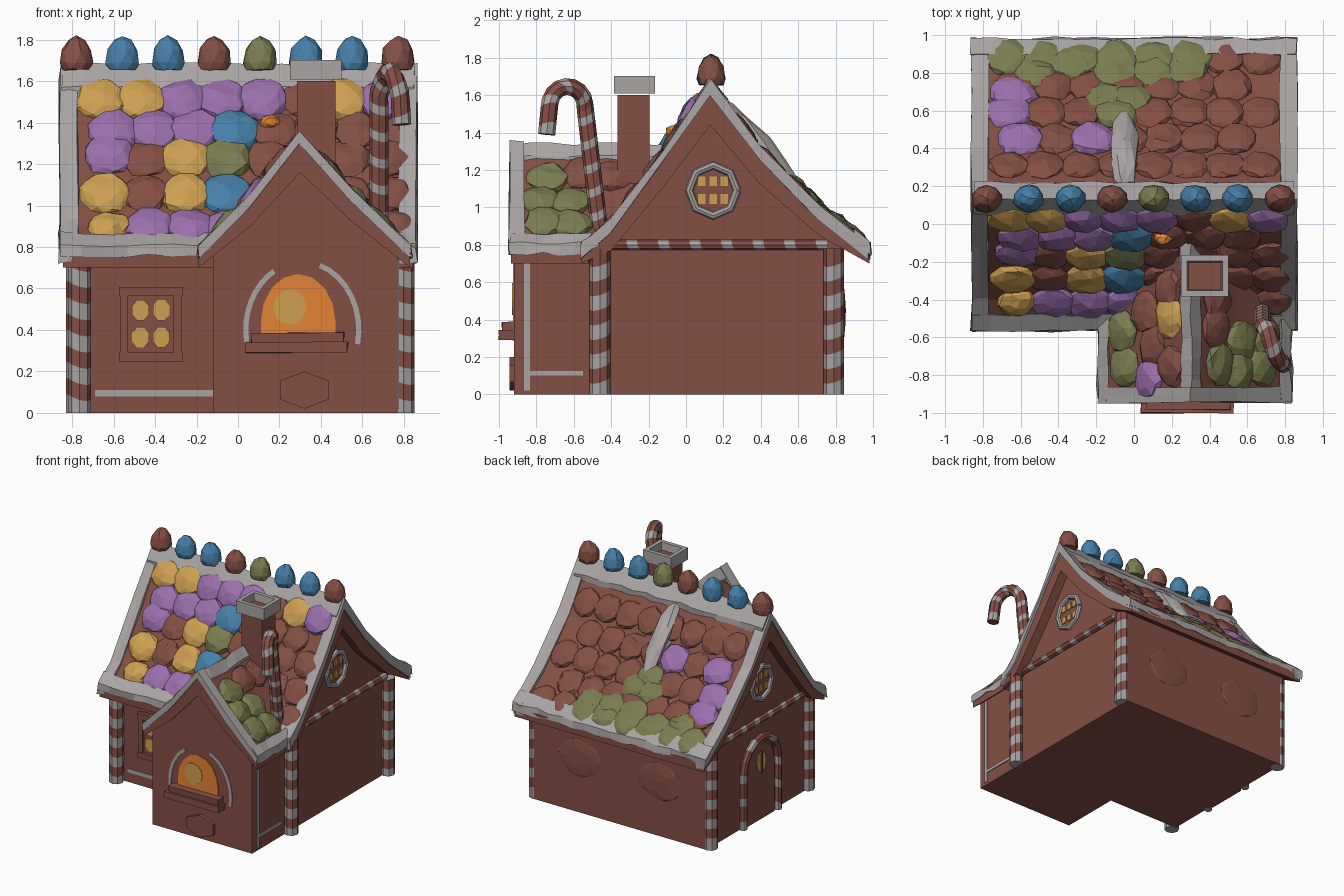
import bpy, bmesh, math, random
from mathutils import Vector, Matrix

if "Cube" in bpy.data.objects:
    bpy.data.objects.remove(bpy.data.objects["Cube"])
random.seed(4)

def material(name, rgb):
    m = bpy.data.materials.new(name)
    m.diffuse_color = [((c / 255 + 0.055) / 1.055) ** 2.4 for c in rgb] + [1]
    m.use_nodes = True
    m.node_tree.nodes["Principled BSDF"].inputs["Base Color"].default_value = m.diffuse_color
    return m

N = material("gingerbread brown", (132, 79, 68))
F = material("icing grey", (170, 165, 165))
G = material("candy gold", (206, 160, 82))
P = material("candy purple", (154, 111, 172))
B = material("candy blue", (70, 128, 170))
O = material("candy olive", (122, 125, 80))
R = material("oven orange", (228, 132, 54))
KEY = dict(N=N, F=F, G=G, P=P, B=B, O=O, R=R)

def finish(name, bm, *mats, jit=0):
    for v in bm.verts:
        v.co += Vector([random.uniform(-jit, jit) for _ in range(3)])
    bmesh.ops.recalc_face_normals(bm, faces=bm.faces)
    me = bpy.data.meshes.new(name)
    bm.to_mesh(me)
    bm.free()
    for m in mats:
        me.materials.append(m)
    ob = bpy.data.objects.new(name, me)
    bpy.context.collection.objects.link(ob)
    return ob

def extrude(name, loop, axis, a, b, mat, n=1, jit=0):
    """Extrude a closed (u, z) loop along x or y; b may depend on z."""
    bm = bmesh.new()
    rings = []
    for k in range(n + 1):
        ring = []
        for u, v in loop:
            s = a + ((b(v) if callable(b) else b) - a) * k / n
            ring.append(bm.verts.new((s, u, v) if axis == 'x' else (u, s, v)))
        rings.append(ring)
    c = len(loop)
    for r0, r1 in zip(rings, rings[1:]):
        for i in range(c):
            bm.faces.new((r0[i], r0[(i + 1) % c], r1[(i + 1) % c], r1[i]))
    bm.faces.new(rings[0])
    bm.faces.new(rings[-1])
    return finish(name, bm, mat, jit=jit)

def box(name, x0, x1, y0, y1, z0, z1, mat, jit=0):
    return extrude(name, [(y0, z0), (y1, z0), (y1, z1), (y0, z1)], 'x', x0, x1, mat, 1, jit)

def tube(name, pts, r, mats, step=0.065, ref=(1, 0, 0), sides=8, tilt=0.4):
    """Tube along a path, cut in tilted rings that cycle through the colours."""
    pts = [Vector(p) for p in pts]
    path = [pts[0]]
    for p, q in zip(pts, pts[1:]):
        k = max(1, round((q - p).length / step))
        path += [p.lerp(q, i / k) for i in range(1, k + 1)]
    bm = bmesh.new()
    rings = []
    for i, p in enumerate(path):
        t = (path[min(i + 1, len(path) - 1)] - path[max(i - 1, 0)]).normalized()
        n = t.cross(Vector(ref)).normalized()
        w = t.cross(n)
        tl = tilt if 0 < i < len(path) - 1 else 0
        rings.append([bm.verts.new(p + r * (n * math.cos(a) + w * math.sin(a) + t * tl * math.sin(a + .8)))
                      for a in [2 * math.pi * j / sides for j in range(sides)]])
    for i, (r0, r1) in enumerate(zip(rings, rings[1:])):
        for j in range(sides):
            f = bm.faces.new((r0[j], r0[(j + 1) % sides], r1[(j + 1) % sides], r1[j]))
            f.material_index = i % len(mats)
    bm.faces.new(rings[0])
    bm.faces.new(rings[-1])
    slots = list(dict.fromkeys(mats))
    for f in bm.faces:
        f.material_index = slots.index(mats[f.material_index])
    return finish(name, bm, *slots)

def blob(name, loc, u, n, size, mat, jit=0.008, sub=2):
    """Lumpy sweet with local axes u, n x u, n."""
    u, n = Vector(u).normalized(), Vector(n).normalized()
    rot = Matrix((u, n.cross(u), n)).transposed().to_4x4()
    bm = bmesh.new()
    bmesh.ops.create_icosphere(bm, subdivisions=sub, radius=1,
                               matrix=Matrix.Translation(loc) @ rot @ Matrix.Diagonal((*size, 1)))
    return finish(name, bm, mat, jit=jit)

def interp(pts, u):
    if u <= pts[0][0]:
        return pts[0][1]
    for (a, b), (c, d) in zip(pts, pts[1:]):
        if u <= c:
            return b + (d - b) * (u - a) / (c - a)
    return pts[-1][1]

def arc(c, rx, rz, a0, a1, k=8):
    return [(c[0] + rx * math.cos(math.radians(a0 + (a1 - a0) * i / k)),
             c[1] + rz * math.sin(math.radians(a0 + (a1 - a0) * i / k))) for i in range(k + 1)]

def band(pts, up, down):
    return [(u, v + up) for u, v in pts] + [(u, v - d) for (u, v), d in zip(pts[::-1], down[::-1])]

# roof profiles: main (y, z), wing (x, z)
MAIN = [(-.56, .80), (-.40, .93), (-.12, 1.31), (.13, 1.68), (.39, 1.33), (.71, 1.01), (.98, .80)]
WING = [(-.19, .80), (.06, 1.05), (.30, 1.35), (.54, 1.08), (.83, .80)]
front_y = lambda z: interp([(v, u) for u, v in MAIN[:4]], z)
wing_end = lambda z: front_y(z) + .04

# walls
extrude("main_house_walls", [(-.42, 0), (.84, 0), (.84, .80), (.13, 1.5), (-.42, .80)], 'x', -.77, .77, N)
extrude("front_wing_walls", [(-.12, 0), (.77, 0), (.77, .8), (.31, 1.2), (-.12, .8)], 'y', -.92, -.35, N)

# main roof with icing edges
extrude("main_roof", band(MAIN, -.03, [.1, .16, .2, .24, .2, .16, .1]), 'x', -.845, .845, N)
for s in (-1, 1):
    extrude("gable_icing", band(MAIN, 0, [.075] * 7), 'x', s * .775, s * .862, F, 2, .008)
extrude("ridge_icing", band([(.05, 1.57), (.13, 1.68), (.22, 1.57)], .005, [.08] * 3), 'x', -.85, .85, F, 16, .008)
extrude("front_eave_icing", [(-.565, .755), (-.565, .81), (-.48, .868), (-.47, .79)], 'x', -.86, .86, F, 16, .009)
extrude("back_eave_icing", [(.985, .75), (.98, .81), (.90, .88), (.89, .80)], 'x', -.86, .86, F, 16, .009)

# wing roof with icing edges
extrude("wing_roof", band(WING, -.03, [.1, .15, .19, .15, .1]), 'y', -.935, wing_end, N)
extrude("wing_gable_icing", band(WING, .005, [.055] * 5), 'y', -.945, -.865, F, 2, .006)
extrude("wing_ridge_icing", band([(.25, 1.28), (.3, 1.34), (.36, 1.275)], 0, [.08] * 3), 'y', -.93, wing_end, F, 8, .009)
extrude("wing_left_eave_icing", [(-.195, .75), (-.19, .81), (-.14, .86), (-.13, .79)], 'y', -.94, -.5, F, 5, .009)
extrude("wing_right_eave_icing", [(.835, .75), (.83, .81), (.775, .86), (.76, .79)], 'y', -.94, -.5, F, 5, .009)

# sweets and shingles on the roofs
def roof_sweet(name, x, y, key, small=1.0):
    slope = (interp(MAIN, y + .03) - interp(MAIN, y - .03)) / .06
    n = Vector((0, -slope, 1)).normalized()
    loc = Vector((x, y, interp(MAIN, y) - .025))
    size = (.112, .112, .035) if key == 'N' else (.128, .12, .05)
    blob(name, loc, (1, 0, 0), n, (size[0] * small, size[1] * small, size[2]), KEY[key])

for z, off, row in [(1.535, 0, "GGPPPNGP"), (1.385, .06, "PPPBNNN"), (1.25, .02, ".NGONNNN"),
                    (1.08, .02, "GNGBNNNN"), (.92, .04, "GPPP..NN")]:
    for c, key in enumerate(row):
        if key != '.':
            roof_sweet("front_roof_sweet", -.66 + .195 * c + off, front_y(z), key, .8 if (z, c) == (.92, 0) else 1)
roof_sweet("left_purple_sweet", -.62, front_y(1.27), 'P')
blob("small_orange_sweet", (.155, front_y(1.385), 1.40), (1, 0, 0), (0, -1.4, 1), (.05, .035, .045), R, .004)
for y, off, row in [(.31, 0, "NNNNNNNN"), (.45, .06, "PNPNNNN"), (.59, 0, "PNNONNNN"),
                    (.73, .04, "NNNNNNN"), (.875, 0, "OOOOOONN")]:
    for c, key in enumerate(row):
        roof_sweet("back_roof_sweet", -.66 + .19 * c + off, y, key)
roof_sweet("back_purple_sweet", -.64, .69, 'P')
for x, y in ((-.52, .80), (-.33, .85), (-.02, .66), (-.14, .66), (-.1, .80), (.1, .80), (.27, .82)):
    roof_sweet("olive_back_sweet", x, y, 'O')
blob("icing_drip", (-.05, .40, 1.335), (1, 0, 0), (0, 1.15, 1), (.075, .32, .06), F, .012)

for x, y, key in [(-.06, -.57, 'O'), (-.05, -.76, 'O'), (.08, -.82, 'P'), (.1, -.65, 'N'), (.2, -.75, 'N'),
                  (.19, -.49, 'G'), (.06, -.47, 'N'), (.43, -.55, 'N'), (.45, -.74, 'O'), (.56, -.78, 'O'),
                  (.68, -.75, 'O'), (.57, -.62, 'O'), (.69, -.61, 'O'), (.44, -.4, 'N'), (.18, -.35, 'N')]:
    sl = (interp(WING, x + .03) - interp(WING, x - .03)) / .06
    blob("wing_roof_sweet", (x, y, interp(WING, x) - .025), (0, 1, 0), (-sl, 0, 1), (.115, .105, .045), KEY[key])

# gumdrops along the ridge
for i, key in enumerate("NBBNOBBN"):
    bm = bmesh.new()
    bmesh.ops.create_icosphere(bm, subdivisions=2, radius=1, matrix=Matrix.Translation(
        (-.78 + .2215 * i, .135, 1.69)) @ Matrix.Diagonal((.082, .075, .128, 1)))
    for v in bm.verts:
        v.co.z = max(v.co.z, 1.655)
    finish("ridge_gumdrop", bm, KEY[key], jit=.004)

# chimney with hollow icing cap
box("chimney_shaft", .285, .47, -.365, -.195, .9, 1.6, N)
bm = bmesh.new()
bmesh.ops.create_cube(bm, size=1, matrix=Matrix.Translation((.375, -.275, 1.655)) @ Matrix.Diagonal((.25, .22, .095, 1)))
top = max(bm.faces, key=lambda f: f.calc_center_median().z)
bmesh.ops.inset_region(bm, faces=[top], thickness=.045)
bmesh.ops.inset_region(bm, faces=[top], thickness=.01, depth=-.06)
top.material_index = 1
finish("chimney_cap", bm, F, N)

# candy cane, corner posts and gable beams
hook = [(.68 + .1 * i / 8, -.635 + .095 * math.cos(math.pi * i / 8), 1.54 + .105 * math.sin(math.pi * i / 8)) for i in range(9)]
tube("candy_cane", [(.68, -.46, .86), (.68, -.5, 1.2)] + hook + [(.79, -.745, 1.39)], .046, (N, N, F), .045)
for x, y in [(-.765, -.46), (.797, -.46), (-.775, .79), (.785, .79)]:
    tube("striped_post", [(x, y, 0), (x, y, .78)], .055, (F, N), .08)
for s in (-1, 1):
    tube("striped_beam", [(s * .78, -.42, .80), (s * .78, .76, .80)], .028, (N, N, F), .055)
    # round gable window
    tube("round_window_rim", [(s * .775, y, z) for y, z in arc((.145, 1.09), .128, .135, 0, 360)], .022, (F,), .2, tilt=0)
    for dy in (-.06, 0, .06):
        for dz in (-.045, .05):
            box("round_window_pane", s * .765, s * .778, .145 + dy - .02, .145 + dy + .02, 1.09 + dz - .026, 1.09 + dz + .026, G)

# front window
box("window_surround", -.565, -.275, -.445, -.415, .255, .60, N, .004)
for z in (.27, .585):
    box("window_rail", -.575, -.265, -.47, -.44, z - .022, z + .022, N)
for x in (-.55, -.29):
    box("window_stile", x - .02, x + .02, -.465, -.44, .27, .585, N)
for x in (-.47, -.37):
    for z in (.365, .495):
        extrude("window_pane", arc((x, z), .044, .054, 22, 337, 7), 'y', -.452, -.443, G)
box("front_icing_line", -.69, -.12, -.426, -.418, .08, .11, F)

# oven opening, ledge and brick
extrude("oven_opening", [(.47, .38)] + arc((.29, .44), .18, .23, 0, 180, 8) + [(.11, .38)], 'y', -.926, -.918, R)
extrude("oven_glow", arc((.25, .51), .08, .085, 0, 330, 11), 'y', -.93, -.924, G)
box("oven_ledge", .04, .53, -1.0, -.9, .29, .34, N, .006)
box("oven_ledge_top", .065, .51, -.98, -.9, .33, .39, N, .006)
extrude("front_brick", arc((.32, .11), .135, .09, 30, 330, 5), 'y', -.945, -.9, N)
for a0, a1 in ((120, 190), (-12, 72)):
    rim = arc((.31, .40), .285, .34, a0, a1) + arc((.31, .40), .26, .315, a1, a0)
    extrude("oven_icing_arch", rim, 'y', -.926, -.918, F)
box("wing_side_icing_post", .765, .777, -.865, -.835, .02, .74, F)
box("wing_side_icing_line", .765, .777, -.835, -.55, .1, .125, F)

# arched door on the left side
extrude("side_door", [(0, 0), (.34, 0)] + arc((.17, .42), .17, .19, 0, 180, 8), 'x', -.79, -.76, N)
extrude("door_window", arc((.17, .46), .06, .085, 0, 315, 7), 'x', -.797, -.788, G)
box("door_window_bar", -.803, -.79, .162, .178, .37, .55, N)
tube("door_striped_frame", [(-.785, .39, 0)] + [(-.785, y, z) for y, z in arc((.17, .43), .22, .23, 0, 180)]
     + [(-.785, -.05, 0)], .032, (F, N, N), .06)

# embossed ovals on the back wall
for x in (-.36, .36):
    blob("back_wall_oval", (x, .835, .44), (1, 0, 0), (0, 1, 0), (.2, .16, .018), N, .003)
